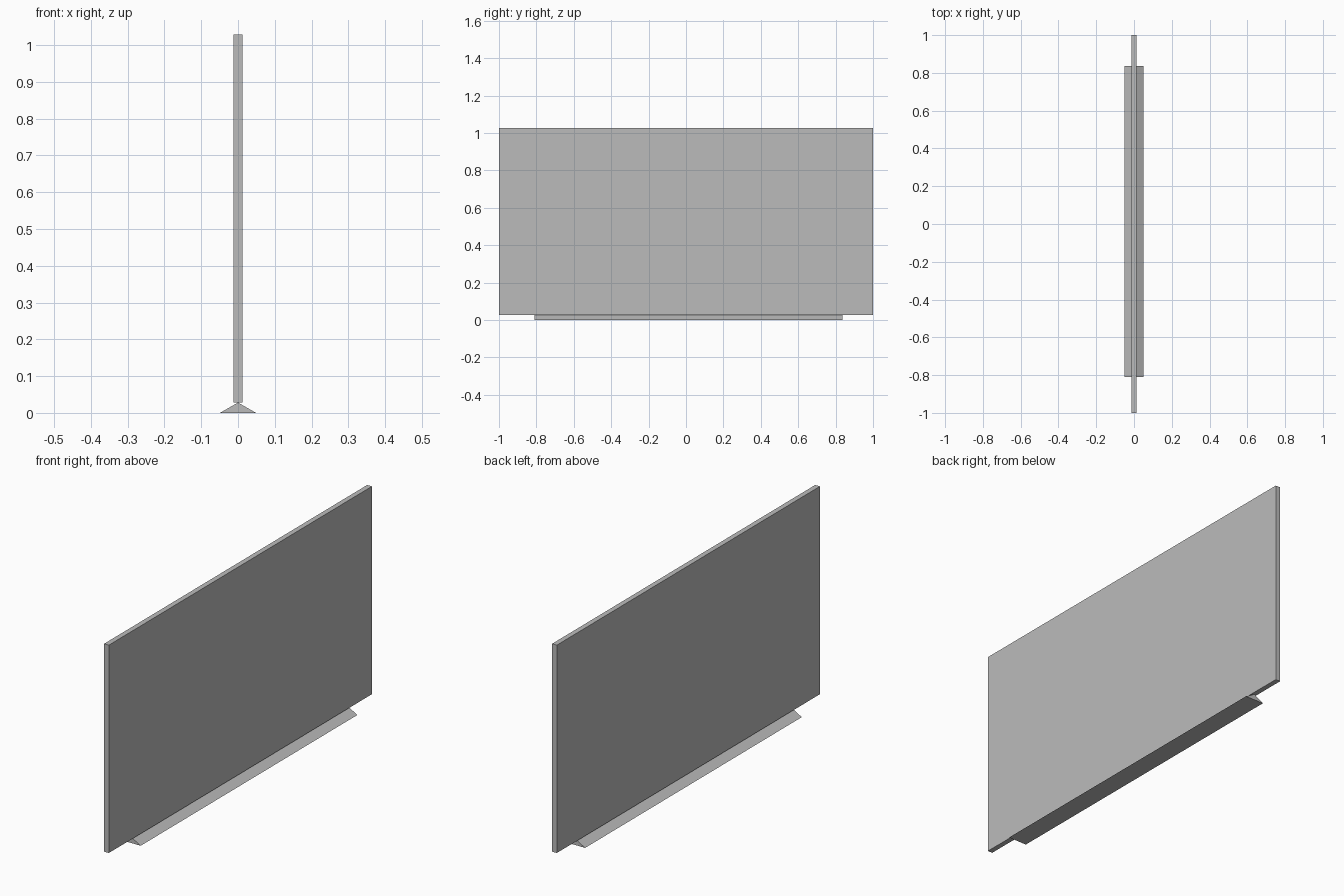
import bpy
import bmesh

cube = bpy.data.objects.get("Cube")
if cube:
    bpy.data.objects.remove(cube, do_unlink=True)

grey = bpy.data.materials.new("plain grey")
grey.use_nodes = True
colour = (0.5, 0.5, 0.5, 1)
grey.diffuse_color = colour
grey.node_tree.nodes["Principled BSDF"].inputs["Base Color"].default_value = colour


def extruded(name, profile, y_front, y_back):
    """Extrude an x-z profile along y into a closed solid."""
    bm = bmesh.new()
    face = bm.faces.new([bm.verts.new((x, y_front, z)) for x, z in profile])
    result = bmesh.ops.extrude_face_region(bm, geom=[face])
    moved = [v for v in result["geom"] if isinstance(v, bmesh.types.BMVert)]
    bmesh.ops.translate(bm, verts=moved, vec=(0, y_back - y_front, 0))
    bmesh.ops.recalc_face_normals(bm, faces=bm.faces)
    mesh = bpy.data.meshes.new(name)
    bm.to_mesh(mesh)
    bm.free()
    mesh.materials.append(grey)
    obj = bpy.data.objects.new(name, mesh)
    bpy.context.collection.objects.link(obj)
    return obj


base_height = 0.028
top = base_height + 1
half_thick = 0.0125
half_base = 0.049

# Upright thin panel
extruded("panel",
         [(-half_thick, base_height), (half_thick, base_height),
          (half_thick, top), (-half_thick, top)], -1, 1)

# Triangular foot, ridge touching the underside of the panel
extruded("foot",
         [(-half_base, 0), (half_base, 0), (0, base_height)], -0.81, 0.837)
